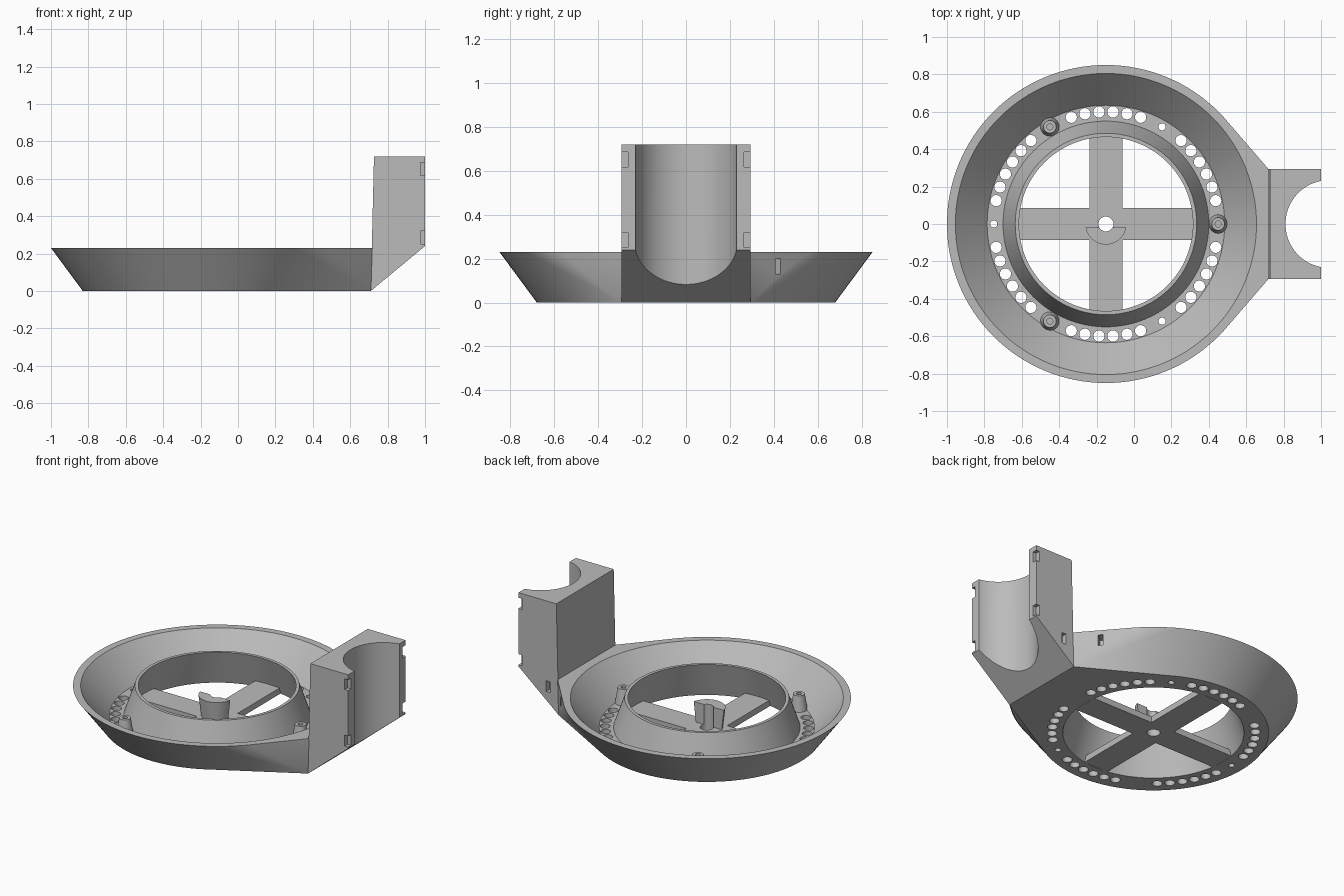
import bpy, bmesh, math
from mathutils import Matrix, Vector

if "Cube" in bpy.data.objects:
    bpy.data.objects.remove(bpy.data.objects["Cube"])

CX = -0.15          # dish axis
TOP, FLOOR = 0.23, 0.04
SEG = 128

grey = bpy.data.materials.new("grey plastic")
grey.diffuse_color = (0.5, 0.5, 0.5, 1)
grey.use_nodes = True
grey.node_tree.nodes["Principled BSDF"].inputs["Base Color"].default_value = grey.diffuse_color


def finish(name, bm):
    bmesh.ops.recalc_face_normals(bm, faces=bm.faces)
    me = bpy.data.meshes.new(name)
    bm.to_mesh(me)
    bm.free()
    ob = bpy.data.objects.new(name, me)
    bpy.context.collection.objects.link(ob)
    me.materials.append(grey)
    return ob


def ring(bm, r, z, n=SEG):
    return [bm.verts.new((CX + r * math.cos(2 * math.pi * i / n),
                          r * math.sin(2 * math.pi * i / n), z)) for i in range(n)]


def lathe(name, profile):
    """Closed ring-shaped solid spun round the dish axis."""
    bm = bmesh.new()
    rings = [ring(bm, r, z) for r, z in profile]
    for a, b in zip(rings, rings[1:] + rings[:1]):
        for i in range(SEG):
            j = (i + 1) % SEG
            bm.faces.new((a[i], a[j], b[j], b[i]))
    return finish(name, bm)


def add_cone(bm, x, y, z0, z1, r0, r1, n=32):
    bmesh.ops.create_cone(bm, cap_ends=True, segments=n, radius1=r0, radius2=r1,
                          depth=z1 - z0, matrix=Matrix.Translation((x, y, (z0 + z1) / 2)))


def add_box(bm, centre, size, turn=0):
    bmesh.ops.create_cube(bm, size=1, matrix=Matrix.Translation(centre)
                          @ Matrix.Rotation(turn, 4, 'Z') @ Matrix.Diagonal((*size, 1)))


def boolean(ob, tool, op='DIFFERENCE'):
    m = ob.modifiers.new("bool", 'BOOLEAN')
    m.operation, m.solver, m.object = op, 'EXACT', tool
    bpy.context.view_layer.objects.active = ob
    bpy.ops.object.modifier_apply(modifier=m.name)
    bpy.data.objects.remove(tool)


def polar(deg, r=0.6):
    a = math.radians(deg)
    return CX + r * math.cos(a), r * math.sin(a)


# Flared dish body, blended into the mount's back edge
bm = bmesh.new()
ring(bm, 0.68, 0)
ring(bm, 0.85, TOP)
for s in (-1, 1):
    bm.verts.new((0.711, s * 0.295, 0))
    bm.verts.new((0.718, s * 0.295, TOP))
hull = bmesh.ops.convex_hull(bm, input=bm.verts)
bmesh.ops.delete(bm, geom=list({g for g in hull["geom_interior"] + hull["geom_unused"]
                                if isinstance(g, bmesh.types.BMVert)}), context='VERTS')
bmesh.ops.dissolve_limit(bm, angle_limit=0.002, verts=bm.verts, edges=bm.edges)
dish = finish("dish", bm)

# Trough around the inner collar
slope = (0.805 - 0.635) / (TOP - FLOOR)
boolean(dish, lathe("trough_cutter", [(0.635, FLOOR), (0.55, FLOOR), (0.485, TOP),
                                      (0.478, 0.25), (0.805 + slope * 0.02, 0.25)]))

# Tapered central opening
bm = bmesh.new()
t = (0.534 - 0.465) / TOP
add_cone(bm, CX, 0, -0.02, 0.25, 0.534 + t * 0.02, 0.465 - t * 0.02, SEG)
boolean(dish, finish("opening_cutter", bm))

# Vent holes and small screw holes in the floor
bm = bmesh.new()
for k in range(6):
    for i in range(6):
        add_cone(bm, *polar(30 + 60 * k + (i - 2.5) * 7.2), -0.02, 0.06, 0.03, 0.03, 24)
for deg in (60, 180, 300):
    add_cone(bm, *polar(deg), -0.02, 0.06, 0.019, 0.019, 24)
boolean(dish, finish("hole_cutter", bm))

# Mount block with sloping underside
bm = bmesh.new()
side = [(0.71, 0), (0.727, 0.72), (1.0, 0.72), (1.0, 0.24)]
face = bm.faces.new([bm.verts.new((x, -0.295, z)) for x, z in side])
ext = bmesh.ops.extrude_face_region(bm, geom=[face])
bmesh.ops.translate(bm, vec=(0, 0.59, 0),
                    verts=[g for g in ext["geom"] if isinstance(g, bmesh.types.BMVert)])
mount = finish("mount", bm)

# Half-round tube seat
bm = bmesh.new()
add_cone(bm, 1.045, 0, -0.1, 0.9, 0.235, 0.235, SEG)
boolean(mount, finish("seat_cutter", bm))
boolean(dish, mount, 'UNION')

# Strap notches on the front corners, strap slots on one side
bm = bmesh.new()
for s in (-1, 1):
    for z in (0.285, 0.652):
        add_box(bm, (0.995, s * 0.29, z), (0.04, 0.05, 0.07))
add_box(bm, (0.785, 0.29, 0.165), (0.03, 0.06, 0.07))
add_box(bm, (0.585, 0.40, 0.165), (0.07, 0.03, 0.07), math.radians(39.7))
boolean(dish, finish("notch_cutter", bm))

# Cross arms with a drilled hub
bm = bmesh.new()
add_box(bm, (CX, 0, FLOOR / 2), (1.06, 0.17, FLOOR))
arms = finish("cross_arms", bm)
bm = bmesh.new()
add_box(bm, (CX, 0, FLOOR / 2), (0.175, 1.06, FLOOR))
boolean(arms, finish("second_arm", bm), 'UNION')
bm = bmesh.new()
add_cone(bm, CX, 0, -0.02, 0.06, 0.04, 0.04)
boolean(arms, finish("hub_cutter", bm))

# Half-round grooved hub stop
bm = bmesh.new()
add_cone(bm, CX, 0, FLOOR, 0.17, 0.095, 0.11, 64)
bmesh.ops.bisect_plane(bm, geom=bm.verts[:] + bm.edges[:] + bm.faces[:],
                       plane_co=(0, -0.02, 0), plane_no=(0, 1, 0), clear_outer=True)
bmesh.ops.holes_fill(bm, edges=[e for e in bm.edges if e.is_boundary])
stop = finish("hub_stop", bm)
bm = bmesh.new()
add_cone(bm, CX, 0, 0, 0.3, 0.04, 0.04)
boolean(stop, finish("groove_cutter", bm))

# Three tapered screw posts
posts = []
for deg in (0, 120, 240):
    x, y = polar(deg)
    bm = bmesh.new()
    add_cone(bm, x, y, FLOOR, 0.14, 0.05, 0.034)
    post = finish("screw_post", bm)
    bm = bmesh.new()
    add_cone(bm, x, y, 0.06, 0.2, 0.016, 0.016, 24)
    boolean(post, finish("post_cutter", bm))
    posts.append(post)

# Smooth round walls, crisp edges
for ob in bpy.context.scene.objects:
    ob.select_set(True)
bpy.context.view_layer.objects.active = dish
bpy.ops.object.shade_smooth_by_angle(angle=math.radians(30))
